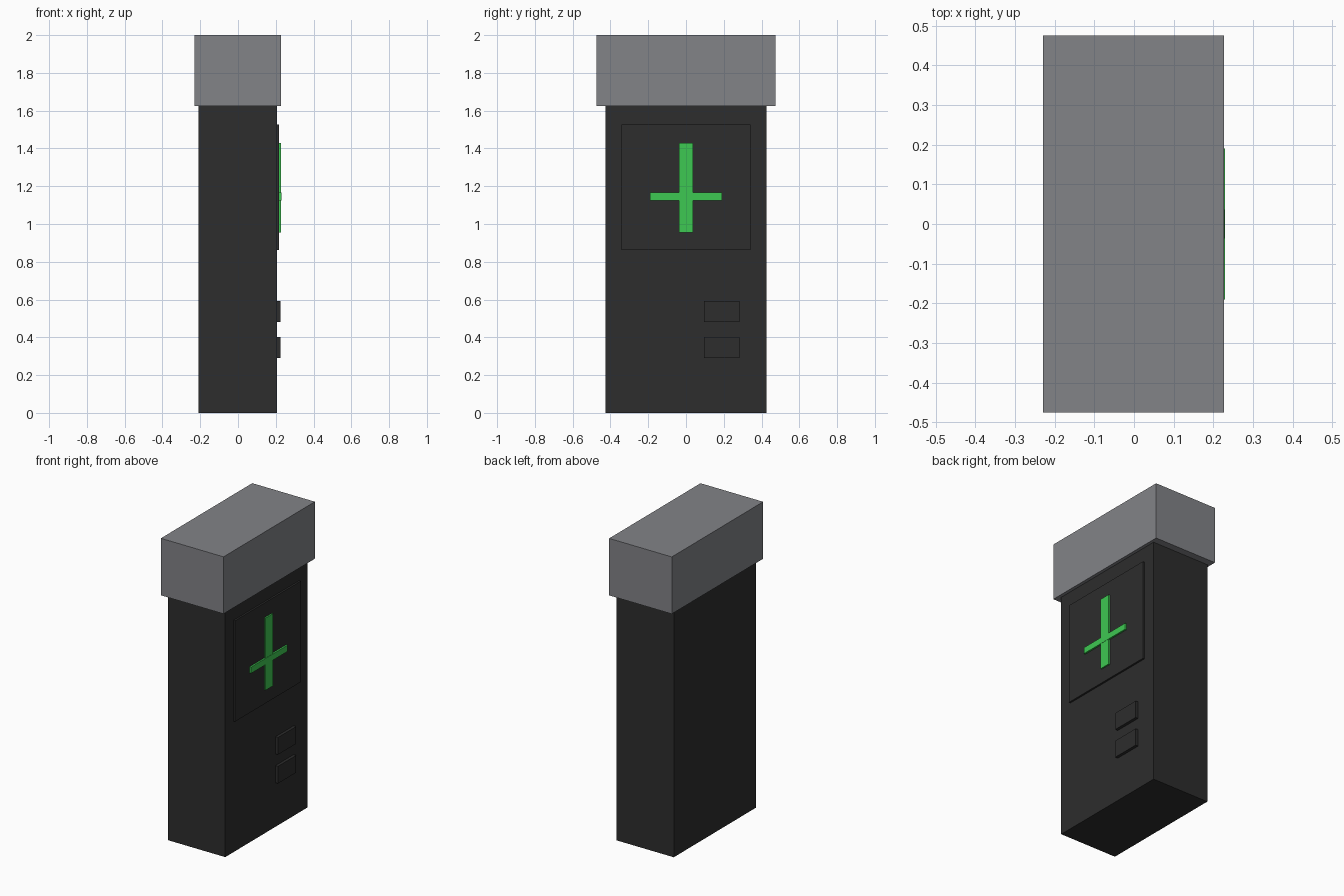
import bpy

cube = bpy.data.objects.get("Cube")
if cube:
    bpy.data.objects.remove(cube, do_unlink=True)


def make_material(name, rgb):
    mat = bpy.data.materials.new(name)
    mat.use_nodes = True
    color = (*rgb, 1.0)
    mat.diffuse_color = color
    mat.node_tree.nodes["Principled BSDF"].inputs["Base Color"].default_value = color
    return mat


def box(name, mat, x, y, z):
    """Box spanning the given (low, high) range on each axis."""
    spans = (x, y, z)
    bpy.ops.mesh.primitive_cube_add(size=1, location=[(a + b) / 2 for a, b in spans])
    obj = bpy.context.object
    obj.name = name
    obj.scale = [b - a for a, b in spans]
    bpy.ops.object.transform_apply(location=False, rotation=False, scale=True)
    obj.data.materials.append(mat)
    return obj


charcoal = make_material("charcoal", (0.026, 0.026, 0.026))
grey = make_material("grey", (0.223, 0.227, 0.243))
green = make_material("bright green", (0.048, 0.578, 0.084))

# Pillar and overhanging cap
face = 0.206
box("pillar_body", charcoal, (-0.21, face), (-0.427, 0.427), (0, 1.625))
box("top_cap", grey, (-0.229, 0.227), (-0.475, 0.475), (1.625, 2))

# Raised panel with a green cross
panel = 0.218
box("sign_panel", charcoal, (face - 0.01, panel), (-0.342, 0.342), (0.862, 1.526))
box("cross_upright", green, (panel - 0.005, 0.2275), (-0.037, 0.037), (0.955, 1.43))
box("cross_bar", green, (panel - 0.005, 0.229), (-0.19, 0.19), (1.125, 1.166))

# Two buttons below the panel
for name, bottom in (("lower_button", 0.29), ("upper_button", 0.48)):
    box(name, charcoal, (face - 0.01, 0.225), (0.095, 0.284), (bottom, bottom + 0.113))
